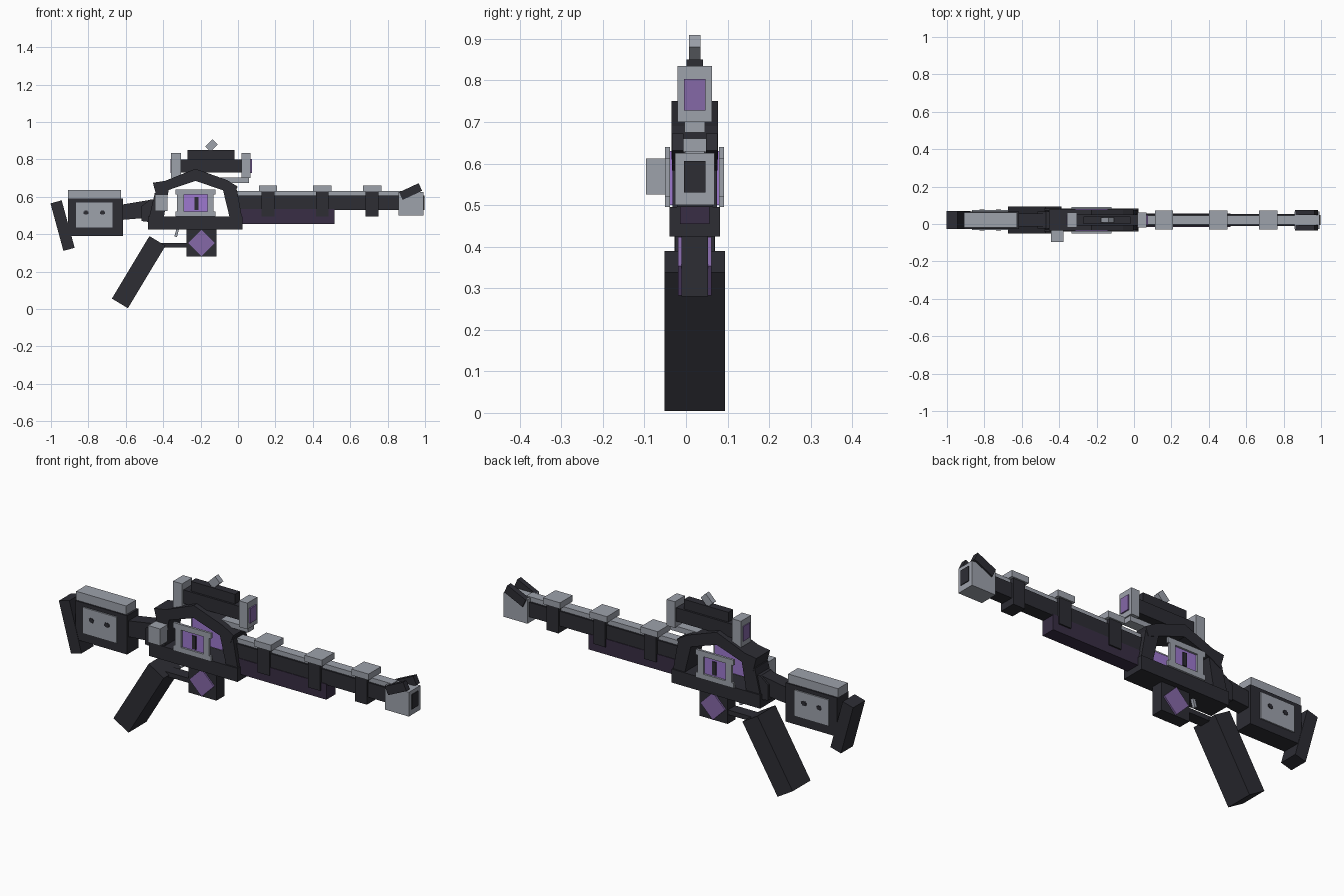
import bpy, bmesh, math
from mathutils import Matrix, Vector

if "Cube" in bpy.data.objects:
    bpy.data.objects.remove(bpy.data.objects["Cube"])

MID = 0.021  # centre plane of the weapon in y


def material(name, rgb):
    m = bpy.data.materials.new(name)
    m.use_nodes = True
    m.diffuse_color = (*rgb, 1)
    m.node_tree.nodes["Principled BSDF"].inputs["Base Color"].default_value = (*rgb, 1)
    return m


DARK = material("charcoal", (0.026, 0.026, 0.034))
GRAY = material("steel grey", (0.34, 0.36, 0.41))
PURPLE = material("purple", (0.235, 0.138, 0.39))
VIOLET = material("bright violet", (0.34, 0.19, 0.62))
PLUM = material("dark plum", (0.04, 0.027, 0.058))


def finish(name, bm, mat):
    bmesh.ops.recalc_face_normals(bm, faces=bm.faces)
    mesh = bpy.data.meshes.new(name)
    bm.to_mesh(mesh)
    bm.free()
    mesh.materials.append(mat)
    obj = bpy.data.objects.new(name, mesh)
    bpy.context.collection.objects.link(obj)
    return obj


def box(name, mat, x, z, half, y=MID, tilt=0):
    """Box spanning x and z ranges, half thickness in y, tilted in the side plane."""
    bm = bmesh.new()
    bmesh.ops.create_cube(bm, size=1)
    size = Vector((x[1] - x[0], 2 * half, z[1] - z[0]))
    centre = Vector((sum(x) / 2, y, sum(z) / 2))
    bm.transform(Matrix.Translation(centre) @ Matrix.Rotation(math.radians(-tilt), 4, 'Y')
                 @ Matrix.Diagonal((*size, 1)))
    return finish(name, bm, mat)


def tilted(name, mat, cx, cz, length, width, half, tilt, y=MID):
    """Bar of given length along its own axis, turned by tilt."""
    return box(name, mat, (cx - length / 2, cx + length / 2),
               (cz - width / 2, cz + width / 2), half, y, tilt)


def slab(name, mat, points, half, y=MID):
    """Side outline extruded across y."""
    bm = bmesh.new()
    face = bm.faces.new([bm.verts.new((px, y - half, pz)) for px, pz in points])
    new = bmesh.ops.extrude_face_region(bm, geom=[face])["geom"]
    bmesh.ops.translate(bm, vec=(0, 2 * half, 0),
                        verts=[v for v in new if isinstance(v, bmesh.types.BMVert)])
    return finish(name, bm, mat)


SIDES = (("right", -1), ("left", 1))

# Stock
box("stock_body", DARK, (-0.91, -0.615), (0.39, 0.59), 0.047)
box("stock_cheek_rest", GRAY, (-0.91, -0.625), (0.585, 0.635), 0.04)
tilted("butt_plate", DARK, -0.938, 0.446, 0.062, 0.263, 0.049, 15.3)
slab("stock_neck", DARK, [(-0.64, 0.475), (-0.46, 0.49), (-0.46, 0.585), (-0.64, 0.555)], 0.035)
for side, s in SIDES:
    box("stock_plate_" + side, GRAY, (-0.865, -0.67), (0.435, 0.57), 0.004, MID + s * 0.05)
    for x in (-0.812, -0.725):
        for w, h in ((0.014, 0.006), (0.008, 0.011)):
            box("stock_rivet_" + side, DARK, (x - w, x + w), (0.515 - h, 0.515 + h),
                0.002, MID + s * 0.0545)

# Receiver with its open arch
box("receiver_base", DARK, (-0.48, 0.025), (0.425, 0.495), 0.061)
slab("receiver_rear_leg", DARK, [(-0.48, 0.47), (-0.40, 0.47), (-0.37, 0.64), (-0.445, 0.62)], 0.054)
slab("receiver_rear_step", DARK, [(-0.515, 0.47), (-0.43, 0.46), (-0.43, 0.585), (-0.47, 0.585),
                                  (-0.515, 0.55)], 0.045)
slab("receiver_front_leg", DARK, [(-0.04, 0.47), (0.025, 0.47), (-0.005, 0.635), (-0.08, 0.635)], 0.054)
slab("receiver_arch", DARK, [(-0.435, 0.60), (-0.375, 0.635), (-0.228, 0.685), (-0.08, 0.635),
                             (-0.02, 0.61), (-0.002, 0.655), (-0.06, 0.69), (-0.228, 0.75),
                             (-0.39, 0.685), (-0.455, 0.675)], 0.056)
box("side_knob", GRAY, (-0.445, -0.377), (0.525, 0.612), 0.03, -0.066)

# Glowing side windows
for side, s in SIDES:
    y = MID + s * 0.065
    box("window_panel_" + side, VIOLET, (-0.315, -0.14), (0.50, 0.63), 0.004, MID + s * 0.057)
    box("window_slot_" + side, DARK, (-0.232, -0.21), (0.53, 0.598), 0.003, MID + s * 0.063)
    for z in ((0.495, 0.522), (0.612, 0.64)):
        box("window_bar_" + side, GRAY, (-0.335, -0.12), z, 0.006, y)
    for x in ((-0.325, -0.29), (-0.163, -0.13)):
        box("window_post_" + side, GRAY, x, (0.515, 0.62), 0.006, y)

# Magazine, trigger and grip
box("magazine", DARK, (-0.275, -0.115), (0.28, 0.44), 0.032)
for side, s in SIDES:
    tilted("magazine_diamond_" + side, PURPLE, -0.195, 0.353, 0.1, 0.1, 0.004, 45, MID + s * 0.036)
box("trigger_guard", DARK, (-0.45, -0.26), (0.328, 0.352), 0.03)
tilted("trigger", GRAY, -0.327, 0.41, 0.014, 0.05, 0.008, -15)
tilted("grip", DARK, -0.531, 0.197, 0.39, 0.1, 0.073, 59)

# Barrel and handguard
box("barrel", DARK, (-0.03, 0.90), (0.53, 0.606), 0.033)
box("barrel_rail", GRAY, (-0.01, 0.88), (0.605, 0.63), 0.024)
box("handguard", PLUM, (0.0, 0.515), (0.455, 0.535), 0.036)
for x in (0.16, 0.45, 0.717):
    box("barrel_clamp", DARK, (x - 0.034, x + 0.034), (0.495, 0.63), 0.043)
    box("clamp_cap", GRAY, (x - 0.049, x + 0.049), (0.628, 0.66), 0.051)

# Muzzle with its two sight wings
box("muzzle", GRAY, (0.857, 0.993), (0.50, 0.625), 0.047)
box("muzzle_bore", DARK, (0.991, 0.997), (0.53, 0.606), 0.026)
for side, s in SIDES:
    tilted("muzzle_wing_" + side, DARK, 0.923, 0.628, 0.115, 0.045, 0.014, 25, MID + s * 0.041)

# Scope
box("scope_body", DARK, (-0.31, 0.03), (0.73, 0.80), 0.03)
box("scope_top", DARK, (-0.27, -0.018), (0.795, 0.85), 0.02)
for name, x, lens in (("rear", (-0.357, -0.305), (-0.361, -0.356)),
                      ("front", (0.02, 0.067), (0.066, 0.074))):
    box("scope_ring_" + name, GRAY, x, (0.70, 0.835), 0.041)
    box("scope_lens_" + name, PURPLE, lens, (0.727, 0.803), 0.026)
box("scope_front_mount", GRAY, (-0.12, 0.06), (0.675, 0.702), 0.025)
box("scope_rear_mount", GRAY, (-0.345, -0.31), (0.66, 0.705), 0.025)
tilted("scope_sight", GRAY, -0.142, 0.875, 0.056, 0.04, 0.014, 45)
